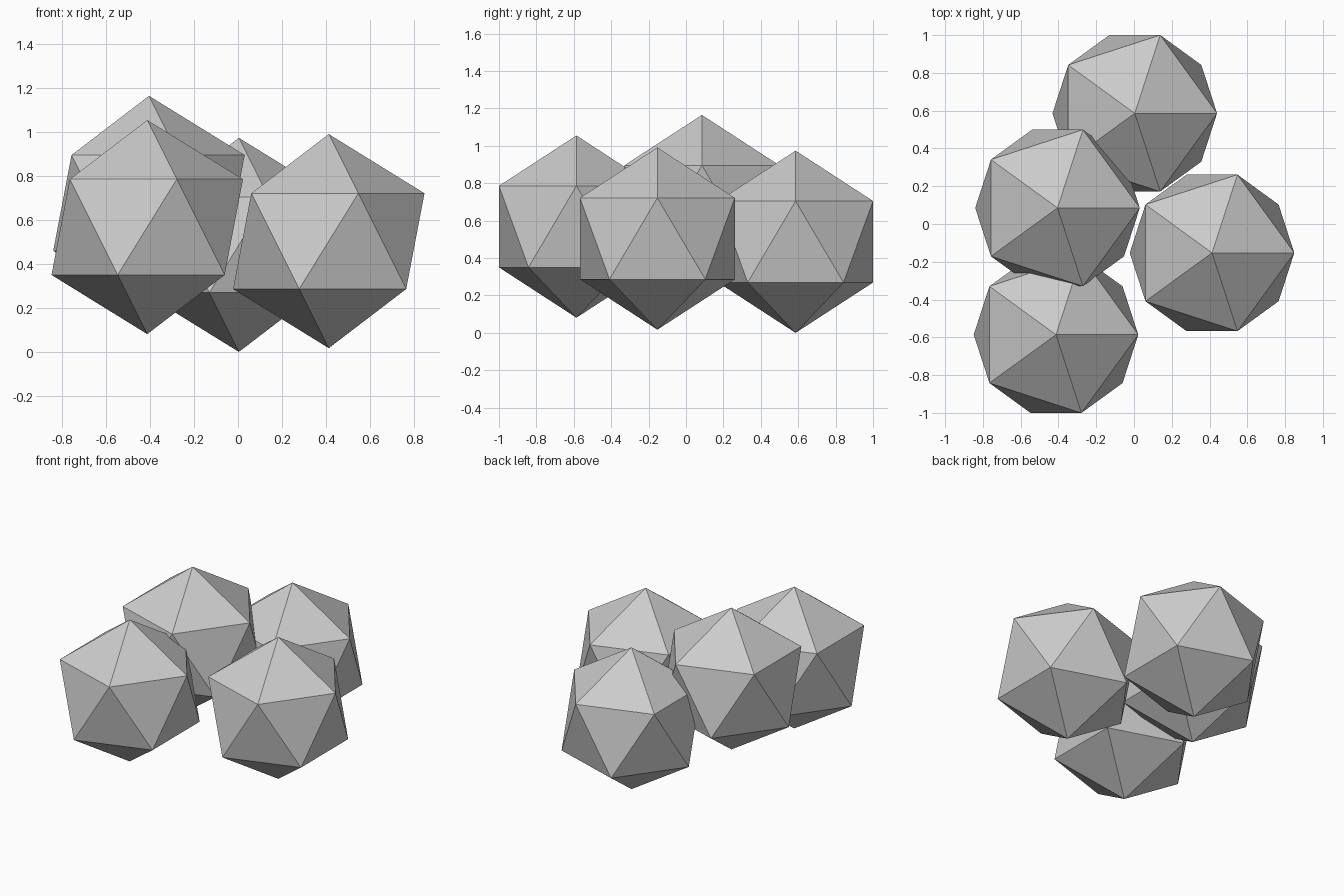
import bpy

if "Cube" in bpy.data.objects:
    bpy.data.objects.remove(bpy.data.objects["Cube"])

RADIUS = 0.487

# Cluster of four identical 20-sided boulders, touching and slightly overlapping
CENTRES = {
    "boulder_front_left": (-0.413, -0.586, 0.568),
    "boulder_right": (0.413, -0.153, 0.504),
    "boulder_top": (-0.405, 0.085, 0.678),
    "boulder_back": (0.004, 0.586, 0.487),
}


def boulder(name, centre):
    bpy.ops.mesh.primitive_ico_sphere_add(subdivisions=1, radius=RADIUS, location=centre)
    obj = bpy.context.object
    obj.name = name
    bpy.ops.object.shade_flat()
    return obj


for name, centre in CENTRES.items():
    boulder(name, centre)
